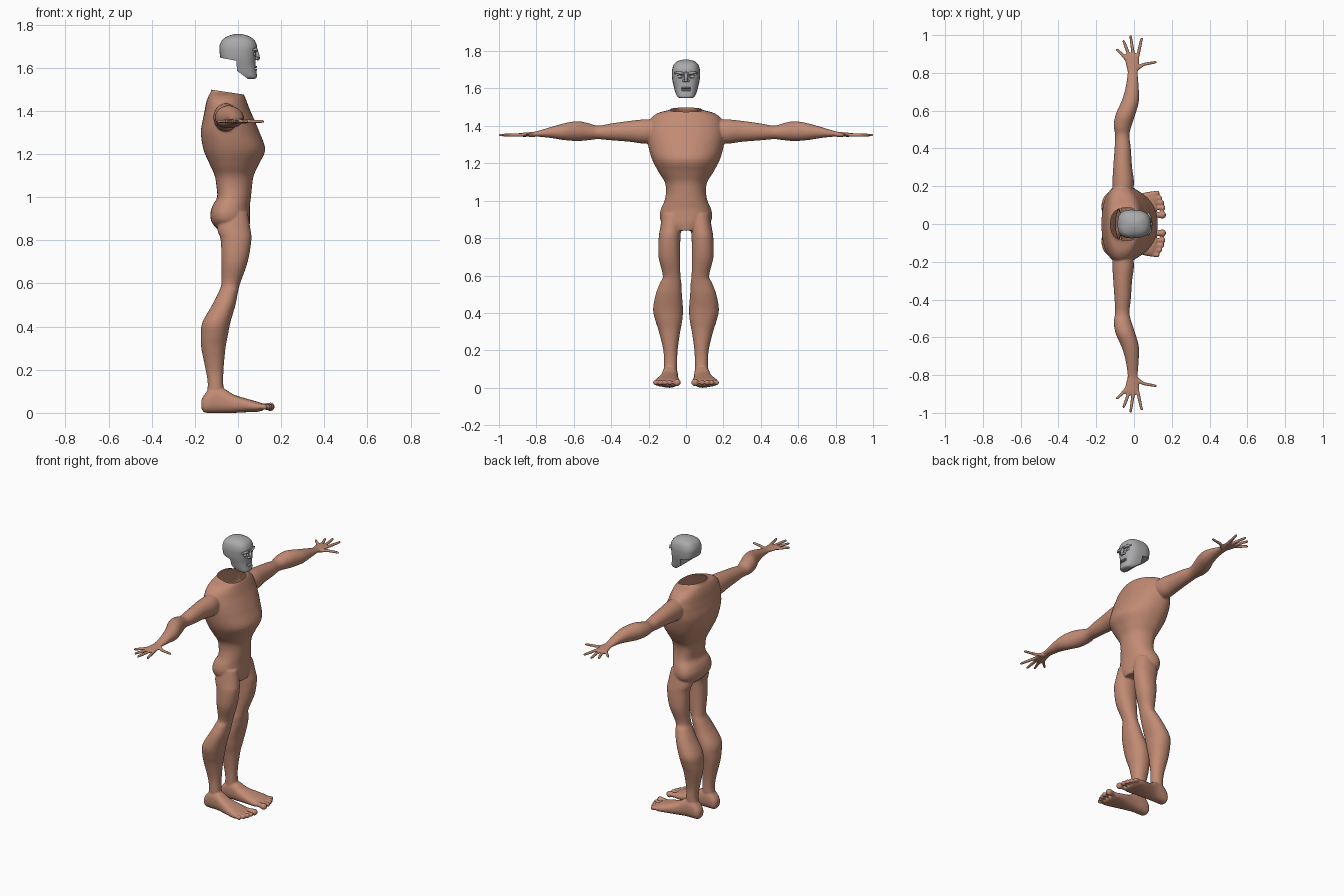
import bpy, bmesh, math
from mathutils import Vector, Matrix

if "Cube" in bpy.data.objects:
    bpy.data.objects.remove(bpy.data.objects["Cube"])


def material(name, rgb):
    m = bpy.data.materials.new(name)
    m.diffuse_color = (*rgb, 1)
    m.use_nodes = True
    m.node_tree.nodes["Principled BSDF"].inputs["Base Color"].default_value = m.diffuse_color
    return m


skin = material("skin", (0.54, 0.26, 0.175))
grey = material("head grey", (0.40, 0.40, 0.41))


def smooth_rows(rows, steps):
    """Catmull-Rom interpolation through rows of numbers."""
    out, n = [], len(rows)
    for i in range(n - 1):
        a, b, c, d = (rows[max(0, min(n - 1, i + k))] for k in (-1, 0, 1, 2))
        for j in range(steps):
            t = j / steps
            out.append([0.5 * (2 * q + (r - p) * t + (2 * p - 5 * q + 4 * r - s) * t * t
                               + (3 * q - p - 3 * r + s) * t ** 3)
                        for p, q, r, s in zip(a, b, c, d)])
    return out + [list(rows[-1])]


def skin_rings(bm, rings):
    vs = [[bm.verts.new(p) for p in ring] for ring in rings]
    n = len(vs[0])
    for a, b in zip(vs, vs[1:]):
        for i in range(n):
            bm.faces.new((a[i], a[(i + 1) % n], b[(i + 1) % n], b[i]))
    bm.faces.new(vs[0][::-1])
    bm.faces.new(vs[-1])


def loft(bm, rows, axis, taper=0.0, power=2.0, sides=32, steps=4):
    """Rows are (position, u_min, u_max, v_centre, v_radius); taper narrows v towards +u."""
    rings = []
    for t, u0, u1, vc, vr in smooth_rows(rows, steps):
        ring = []
        for k in range(sides):
            a = 2 * math.pi * k / sides
            c = math.copysign(abs(math.cos(a)) ** (2 / power), math.cos(a))
            s = math.copysign(abs(math.sin(a)) ** (2 / power), math.sin(a))
            u = (u0 + u1) / 2 + (u1 - u0) / 2 * c
            v = vc + vr * s * (1 - taper * c)
            ring.append({"z": (u, v, t), "y": (u, t, v), "x": (t, v, u)}[axis])
        rings.append(ring)
    skin_rings(bm, rings)


def ball(bm, centre, radii):
    bmesh.ops.create_uvsphere(bm, u_segments=20, v_segments=12, radius=1,
                              matrix=Matrix.Translation(centre) @ Matrix.Diagonal((*radii, 1)))


def tube(bm, points, radii, sides=14):
    """Round-ended limb through points."""
    pts = [Vector(p) for p in points]
    rings = []
    for i, (p, r) in enumerate(zip(pts, radii)):
        d = pts[min(i + 1, len(pts) - 1)] - pts[max(i - 1, 0)]
        q = d.to_track_quat('Z', 'Y')
        rings.append([p + q @ Vector((r * math.cos(2 * math.pi * k / sides),
                                      r * math.sin(2 * math.pi * k / sides), 0))
                      for k in range(sides)])
    skin_rings(bm, rings)
    ball(bm, pts[0], [radii[0]] * 3)
    ball(bm, pts[-1], [radii[-1]] * 3)


def make_object(name, bm, mat):
    bmesh.ops.recalc_face_normals(bm, faces=bm.faces)
    me = bpy.data.meshes.new(name)
    bm.to_mesh(me)
    bm.free()
    ob = bpy.data.objects.new(name, me)
    me.materials.append(mat)
    bpy.context.collection.objects.link(ob)
    return ob


def apply_modifier(ob, mod):
    bpy.context.view_layer.objects.active = ob
    bpy.ops.object.modifier_apply(modifier=mod.name)


def smooth(ob):
    for p in ob.data.polygons:
        p.use_smooth = True


bm = bmesh.new()

# Torso, from hips up to the neck
profile = [(0.84, -.085, .05, .07), (0.88, -.12, .055, .125), (0.92, -.128, .055, .138),
           (0.96, -.118, .055, .13), (1.0, -.097, .06, .113), (1.05, -.1, .065, .105),
           (1.1, -.108, .073, .112), (1.15, -.13, .095, .142), (1.22, -.16, .126, .178),
           (1.3, -.172, .10, .2), (1.36, -.163, .075, .205), (1.4, -.155, .057, .2),
           (1.44, -.147, .042, .185), (1.47, -.136, .03, .145), (1.49, -.125, .018, .08),
           (1.53, -.12, .015, .068)]
loft(bm, [(z, a, b, 0, w) for z, a, b, w in profile], "z", taper=0.14, power=2.3, sides=48)

for s in (1, -1):
    # Leg
    leg = [(.93, -.09, .045, .07, .055), (.85, -.095, .058, .082, .057), (.8, -.08, .062, .088, .058),
           (.7, -.077, .045, .089, .058), (.6, -.077, .01, .077, .047), (.56, -.09, 0, .082, .057),
           (.5, -.12, -.012, .092, .07), (.42, -.165, -.035, .096, .08), (.36, -.172, -.047, .092, .072),
           (.3, -.17, -.058, .088, .057), (.2, -.15, -.067, .083, .038), (.13, -.14, -.068, .083, .036),
           (.05, -.15, -.06, .083, .035)]
    loft(bm, [(z, a, b, s * y, r) for z, a, b, y, r in leg], "z", power=2.15)
    # Foot
    foot = [(-.17, .02, .06, .085, .02), (-.155, .002, .085, .085, .035), (-.12, 0, .12, .085, .041),
            (-.07, 0, .115, .086, .043), (-.02, 0, .085, .091, .05), (.04, .003, .066, .098, .064),
            (.09, .005, .052, .102, .07), (.118, .012, .042, .1, .06)]
    loft(bm, [(x, a, b, s * y, r) for x, a, b, y, r in foot], "x", power=2.4)
    # Toes
    for y0, y1, tip, r in ((.055, .048, .15, .02), (.086, .086, .153, .014), (.11, .113, .146, .014),
                           (.13, .137, .136, .014), (.148, .163, .122, .014)):
        tube(bm, [(.07, s * y0, .028), (tip - .022, s * y1, .03), (tip, s * y1, .028)],
             (r * .8, r * .75, r))
    # Arm and palm
    arm = [(.14, -.06, 1.375, .05, .06), (.22, -.057, 1.37, .057, .065), (.3, -.06, 1.371, .05, .056),
           (.4, -.06, 1.368, .043, .045), (.47, -.062, 1.365, .038, .036), (.52, -.06, 1.369, .047, .045),
           (.58, -.045, 1.372, .052, .053), (.65, -.02, 1.369, .046, .045), (.72, -.01, 1.365, .035, .03),
           (.8, -.007, 1.357, .027, .014), (.84, -.008, 1.354, .034, .012), (.885, -.012, 1.352, .04, .01),
           (.9, -.012, 1.352, .034, .008)]
    loft(bm, [(s * y, x - rx, x + rx, z, rz) for y, x, z, rx, rz in arm], "y")
    # Fingers and thumb
    for path in (((-.043, .875), (-.065, .9), (-.09, .923)), ((-.024, .88), (-.04, .93), (-.055, .968)),
                 ((-.001, .88), (-.01, .94), (-.018, .993)), ((.018, .88), (.03, .935), (.04, .98)),
                 ((.005, .815), (.05, .845), (.115, .857))):
        tube(bm, [(x, s * y, 1.351) for x, y in path],
             (.012 if path[0][1] < .85 else .0095, .009, .0075))

# Blend everything into one continuous body
body = make_object("body", bm, skin)
mod = body.modifiers.new("blend", 'REMESH')
mod.mode = 'VOXEL'
mod.voxel_size = 0.0052
apply_modifier(body, mod)
mod = body.modifiers.new("soften", 'SMOOTH')
mod.factor, mod.iterations = 0.5, 3
apply_modifier(body, mod)

# Open neck, sloping forward
bm = bmesh.new()
bm.from_mesh(body.data)
bmesh.ops.bisect_plane(bm, geom=bm.verts[:] + bm.edges[:] + bm.faces[:], clear_outer=True,
                       plane_co=(-.05, 0, 1.487), plane_no=(.15, 0, 1))
bm.to_mesh(body.data)
bm.free()
smooth(body)

# Head: skull with the back of the jaw cut away
bm = bmesh.new()
skull = [(1.548, .02, .078, .032), (1.556, 0, .087, .046), (1.58, -.05, .086, .057),
         (1.61, -.07, .082, .065), (1.64, -.08, .082, .072), (1.67, -.085, .084, .075),
         (1.7, -.086, .088, .074), (1.73, -.072, .074, .064), (1.747, -.045, .048, .042),
         (1.755, -.02, .02, .014)]
loft(bm, [(z, a, b, 0, w) for z, a, b, w in skull], "z", taper=.05, power=2.7, sides=48)
head = make_object("head", bm, grey)

bm = bmesh.new()
side = [(-.2, 1.669), (-.008, 1.632), (-.004, 1.585), (.05, 1.545), (.05, 1.5), (-.2, 1.5)]
skin_rings(bm, [[(x, y, z) for x, z in side] for y in (-.15, .15)])
for s in (1, -1):
    ball(bm, (.092, s * .034, 1.664), (.024, .024, .013))  # eye sockets
ball(bm, (.09, 0, 1.597), (.016, .036, .004))  # mouth slit
cutter = make_object("head_cutter", bm, grey)
cutter.hide_render = True
cutter.hide_viewport = False
mod = head.modifiers.new("cut", 'BOOLEAN')
mod.operation, mod.solver, mod.object = 'DIFFERENCE', 'EXACT', cutter
apply_modifier(head, mod)
bpy.data.objects.remove(cutter)
bpy.ops.object.select_all(action='DESELECT')
head.select_set(True)
bpy.context.view_layer.objects.active = head
bpy.ops.object.shade_smooth_by_angle(angle=math.radians(35))

# Face features
bm = bmesh.new()
tube(bm, [(.082, 0, 1.685), (.09, 0, 1.66), (.091, 0, 1.645)], (.008, .009, .011))
for s in (1, -1):
    ball(bm, (.084, s * .011, 1.642), (.01, .008, .007))
smooth(make_object("nose", bm, grey))

for s, label in ((1, "left"), (-1, "right")):
    bm = bmesh.new()
    ball(bm, (.07, s * .034, 1.663), (.012, .013, .009))
    smooth(make_object(label + "_eye", bm, grey))
    bm = bmesh.new()
    tube(bm, [(.085, s * .012, 1.679), (.084, s * .036, 1.684), (.074, s * .057, 1.683)],
         (.007, .008, .006))
    smooth(make_object(label + "_brow", bm, grey))

bm = bmesh.new()
for z in (1.604, 1.59):
    ball(bm, (.08, 0, z), (.009, .028, .005))
smooth(make_object("lips", bm, grey))
